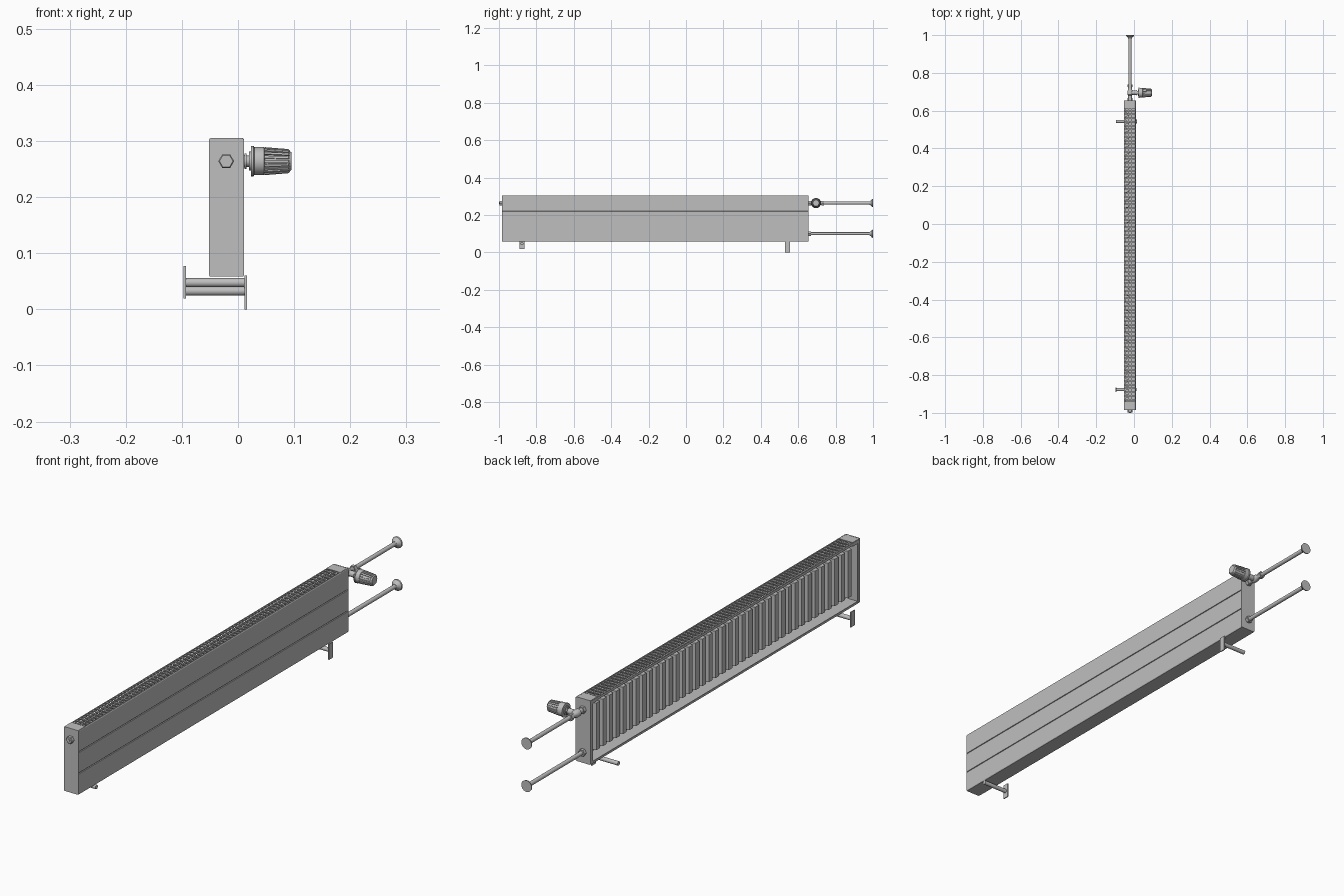
import bpy, bmesh, math
from mathutils import Vector, Matrix

cube = bpy.data.objects.get("Cube")
if cube:
    bpy.data.objects.remove(cube, do_unlink=True)

grey = bpy.data.materials.new("satin grey")
grey.use_nodes = True
colour = (0.52, 0.52, 0.52, 1)
grey.diffuse_color = colour
grey.node_tree.nodes["Principled BSDF"].inputs["Base Color"].default_value = colour


def finish(name, bm, smooth=False):
    bmesh.ops.recalc_face_normals(bm, faces=bm.faces)
    mesh = bpy.data.meshes.new(name)
    bm.to_mesh(mesh)
    bm.free()
    mesh.materials.append(grey)
    ob = bpy.data.objects.new(name, mesh)
    bpy.context.collection.objects.link(ob)
    if smooth:
        bpy.ops.object.select_all(action='DESELECT')
        ob.select_set(True)
        bpy.context.view_layer.objects.active = ob
        bpy.ops.object.shade_smooth_by_angle(angle=math.radians(35))
    return ob


def add_box(bm, x0, x1, y0, y1, z0, z1):
    m = Matrix.Translation(((x0 + x1) / 2, (y0 + y1) / 2, (z0 + z1) / 2))
    m = m @ Matrix.Diagonal((x1 - x0, y1 - y0, z1 - z0, 1))
    bmesh.ops.create_cube(bm, size=1, matrix=m)


def boxes(name, items):
    bm = bmesh.new()
    for b in items:
        add_box(bm, *b)
    return finish(name, bm)


def extrude(name, points, vec):
    bm = bmesh.new()
    face = bm.faces.new([bm.verts.new(p) for p in points])
    new = bmesh.ops.extrude_face_region(bm, geom=[face])["geom"]
    bmesh.ops.translate(bm, vec=vec, verts=[v for v in new if isinstance(v, bmesh.types.BMVert)])
    return finish(name, bm)


def lathe(name, origin, axis, profile, sides=24, smooth=True):
    """Turned solid: profile is (distance along axis, radius) pairs."""
    bm = bmesh.new()
    q = Vector((0, 0, 1)).rotation_difference(Vector(axis))
    rings = []
    for d, r in profile:
        rings.append([bm.verts.new(Vector(origin) + q @ Vector((
            r * math.cos(2 * math.pi * i / sides), r * math.sin(2 * math.pi * i / sides), d)))
            for i in range(sides)])
    for a, b in zip(rings, rings[1:]):
        for i in range(sides):
            j = (i + 1) % sides
            bm.faces.new((a[i], a[j], b[j], b[i]))
    bm.faces.new(rings[0])
    bm.faces.new(rings[-1])
    return finish(name, bm, smooth)


X0, X1, Y0, Y1, Z0, Z1 = -0.052, 0.011, -0.985, 0.655, 0.058, 0.305
XP = -0.021          # pipe axis
PIPE_Z = (0.264, 0.10)

# Face panel with two shallow grooves and chamfered edges
prof = [(X1 - 0.005, Z0), (X1 - 0.002, Z0), (X1, Z0 + 0.003)]
for z in (0.14, 0.222):
    prof += [(X1, z - 0.002), (X1 - 0.003, z - 0.001), (X1 - 0.003, z + 0.001), (X1, z + 0.002)]
prof += [(X1, Z1 - 0.003), (X1 - 0.002, Z1), (X1 - 0.005, Z1)]
extrude("face_panel", [(x, Y0 + 0.004, z) for x, z in prof], (0, Y1 - Y0 - 0.008, 0))

# Bottom tray with a low rear lip
boxes("bottom_tray", [(X0 + 0.001, X1 - 0.004, Y0 + 0.004, Y1 - 0.004, Z0, Z0 + 0.003),
                      (X0 + 0.001, X0 + 0.004, Y0 + 0.004, Y1 - 0.004, Z0, Z0 + 0.008)])

# End covers: chamfered plate, top cap and rear lip
for name, y, s in (("front_end", Y0, 1), ("rear_end", Y1, -1)):
    c = 0.003
    outline = [(X0 + c, Z0), (X1 - c, Z0), (X1, Z0 + c), (X1, Z1 - c),
               (X1 - c, Z1), (X0 + c, Z1), (X0, Z1 - c), (X0, Z0 + c)]
    extrude(name + "_plate", [(px, y, pz) for px, pz in outline], (0, 0.004 * s, 0))

    def span(a, b):
        return tuple(sorted((y + s * a, y + s * b)))
    boxes(name + "_cap", [(X0 + 0.001, X1 - 0.001, *span(0.003, 0.045), Z1 - 0.004, Z1 - 0.0005),
                          (X0, X0 + 0.003, *span(0.003, 0.014), Z0 + 0.003, Z1 - 0.002),
                          (X0, X0 + 0.003, *span(0.003, 0.045), Z1 - 0.016, Z1 - 0.002)])

# Top grille: long rails with cross slats
ga, gb = Y0 + 0.045, Y1 - 0.045
bars = [(x, x + 0.003, ga, gb, Z1 - 0.012, Z1 - 0.002) for x in (X0, -0.032, -0.013, X1 - 0.006)]
n = 78
for i in range(n):
    y = ga + (i + 0.5) * (gb - ga) / n
    bars.append((X0 + 0.001, X1 - 0.004, y - 0.004, y + 0.004, Z1 - 0.007, Z1 - 0.003))
boxes("top_grille", bars)

# Water panel and corrugated convector behind the face panel
boxes("water_panel", [(-0.026, -0.010, Y0 + 0.03, Y1 - 0.03, 0.09, 0.283)])
bm = bmesh.new()
n = 39
pitch = (Y1 - Y0 - 0.07) / n
for i in range(n):
    y = Y0 + 0.035 + i * pitch
    pts = [(-0.026, y + 0.004), (-0.046, y + 0.009), (-0.046, y + pitch - 0.009), (-0.026, y + pitch - 0.004)]
    lo = [bm.verts.new((px, py, 0.097)) for px, py in pts]
    hi = [bm.verts.new((px, py, 0.278)) for px, py in pts]
    bm.faces.new(lo)
    bm.faces.new(hi)
    for k in range(4):
        bm.faces.new((lo[k], lo[(k + 1) % 4], hi[(k + 1) % 4], hi[k]))
finish("convector_fins", bm)

# Supply and return pipes with fittings and wall discs
for name, z in zip(("upper", "lower"), PIPE_Z):
    lathe(name + "_pipe", (XP, Y1 - 0.03, z), (0, 1, 0), [(0, 0.008), (0.373, 0.008)])
    lathe(name + "_wall_disc", (XP, 0.982, z), (0, 1, 0),
          [(0, 0.009), (0.005, 0.012), (0.013, 0.021), (0.018, 0.022)])
    lathe(name + "_pipe_nut", (XP, Y1, z), (0, 1, 0), [(0, 0.014), (0.012, 0.014)], 6, False)

# Thermostatic valve body, stem and ribbed knob
VY, VZ = 0.695, PIPE_Z[0]
lathe("valve_body", (XP, Y1 + 0.012, VZ), (0, 1, 0),
      [(0, 0.010), (0.014, 0.010), (0.018, 0.014), (0.038, 0.014), (0.044, 0.010), (0.06, 0.010)])
lathe("valve_union_nut", (XP, 0.725, VZ), (0, 1, 0), [(0, 0.014), (0.014, 0.014)], 6, False)
lathe("valve_stem", (XP, VY, VZ), (1, 0, 0),
      [(0, 0.011), (0.033, 0.011), (0.033, 0.014), (0.036, 0.014), (0.036, 0.010), (0.041, 0.010),
       (0.041, 0.017), (0.044, 0.017), (0.044, 0.012), (0.05, 0.012)])
lathe("knob_collar", (XP, VY, VZ), (1, 0, 0),
      [(0.044, 0.024), (0.0445, 0.027), (0.049, 0.027), (0.050, 0.025), (0.067, 0.025), (0.069, 0.022)], 32)
lathe("knob_core", (XP, VY, VZ), (1, 0, 0), [(0.066, 0.0225), (0.112, 0.019), (0.116, 0.016)], 32)
bm = bmesh.new()
ribs = 20
for i in range(ribs):
    rot = Matrix.Translation((XP, VY, VZ)) @ Matrix.Rotation(2 * math.pi * i / ribs, 4, 'X')
    sides = []
    for w in (-0.0022, 0.0022):
        sides.append([bm.verts.new(rot @ Vector((d, w, r))) for d, r in
                      ((0.068, 0.018), (0.068, 0.025), (0.111, 0.0215), (0.114, 0.018))])
    bm.faces.new(sides[0])
    bm.faces.new(sides[1])
    for k in range(4):
        j = (k + 1) % 4
        bm.faces.new((sides[0][k], sides[0][j], sides[1][j], sides[1][k]))
finish("knob_ribs", bm)

# Hexagonal bleed plug on the front end
lathe("bleed_plug", (XP, Y0 + 0.003, PIPE_Z[0]), (0, -1, 0),
      [(0, 0.014), (0.014, 0.014), (0.016, 0.012)], 6, False)
lathe("bleed_screw", (XP, Y0 - 0.012, PIPE_Z[0]), (0, -1, 0), [(0, 0.005), (0.003, 0.005)], 12)

# Support brackets: a round bar and an upright plate each
for name, y, zbar, px, z0, z1 in (("front_bracket", -0.877, 0.0475, -0.097, 0.019, 0.077),
                                  ("rear_bracket", 0.543, 0.0325, 0.012, 0.0, 0.06)):
    lathe(name + "_bar", (-0.094, y, zbar), (1, 0, 0), [(0, 0.008), (0.106, 0.008)], 16)
    boxes(name + "_plate", [(px, px + 0.004, y - 0.0125, y + 0.0125, z0, z1)])
